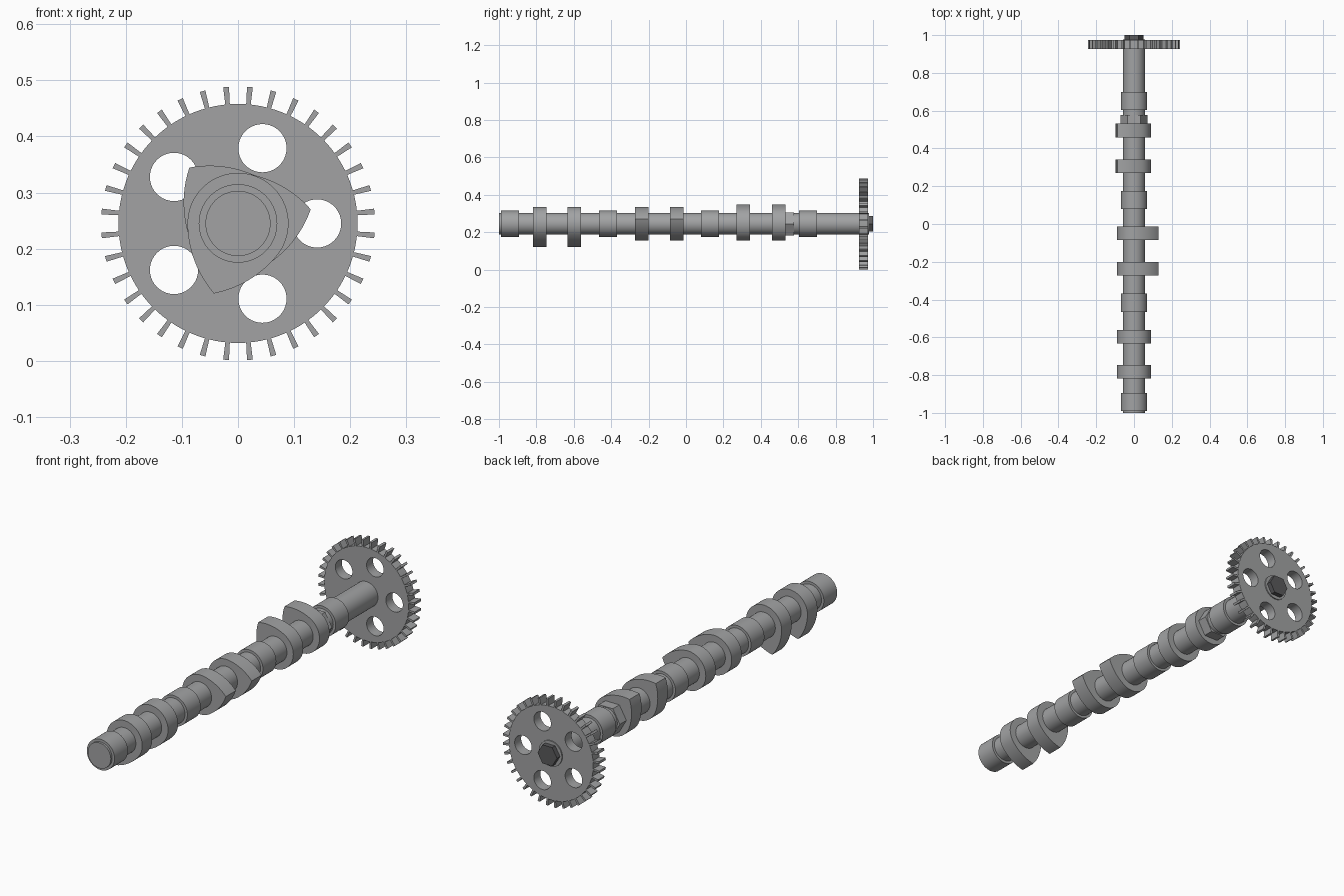
import bpy, bmesh
from math import sin, cos, pi, radians, sqrt

if "Cube" in bpy.data.objects:
    bpy.data.objects.remove(bpy.data.objects["Cube"])

AXIS_Z = 0.245  # height of the shaft axis


def material(name, rgb):
    m = bpy.data.materials.new(name)
    m.diffuse_color = (*rgb, 1)
    m.use_nodes = True
    m.node_tree.nodes["Principled BSDF"].inputs["Base Color"].default_value = m.diffuse_color
    return m


STEEL = material("steel grey", (0.36, 0.365, 0.37))
DARK = material("dark steel", (0.10, 0.10, 0.105))


def circle(r, n=64, cx=0.0, cz=0.0):
    return [(cx + r * cos(2 * pi * i / n), cz + r * sin(2 * pi * i / n)) for i in range(n)]


def extrude(name, loops, y0, y1, mat):
    """Extrude an x-z outline (first loop) with holes (other loops) along y."""
    cu = bpy.data.curves.new(name, 'CURVE')
    cu.dimensions, cu.fill_mode = '2D', 'BOTH'
    cu.extrude = (y1 - y0) / 2
    for pts in loops:
        s = cu.splines.new('POLY')
        s.points.add(len(pts) - 1)
        for p, (x, z) in zip(s.points, pts):
            p.co = (x, z, 0, 1)
        s.use_cyclic_u = True
    ob = bpy.data.objects.new(name, cu)
    bpy.context.collection.objects.link(ob)
    ob.location = (0, (y0 + y1) / 2, AXIS_Z)
    ob.rotation_euler = (pi / 2, 0, 0)
    bpy.ops.object.select_all(action='DESELECT')
    ob.select_set(True)
    bpy.context.view_layer.objects.active = ob
    bpy.ops.object.convert(target='MESH')
    ob = bpy.context.object
    bm = bmesh.new()
    bm.from_mesh(ob.data)
    bmesh.ops.remove_doubles(bm, verts=bm.verts, dist=1e-5)
    bmesh.ops.recalc_face_normals(bm, faces=bm.faces)
    bm.to_mesh(ob.data)
    bm.free()
    ob.data.materials.clear()
    ob.data.materials.append(mat)
    bpy.ops.object.shade_smooth_by_angle(angle=radians(30))
    return ob


def cam_profile(angle, base=0.09, tip=0.132, contact=radians(70)):
    """Base circle with two arcs tangent to it that meet in a sharp nose."""
    d = (tip ** 2 - base ** 2) / (2 * base - 2 * tip * cos(contact))
    big = base + d
    pts = []
    for i in range(72):
        a = 2 * pi * i / 72
        off = min(a, 2 * pi - a)  # angle away from the nose
        r = base
        if off < contact:
            k = d * cos(contact - off)
            r = -k + sqrt(k * k - d * d + big * big)
        pts.append((r * cos(a + angle), r * sin(a + angle)))
    return pts


# Main shaft
extrude("shaft", [circle(0.058)], -1.0, 0.978, STEEL)

# Bearing journals
for i, y in enumerate((-0.942, -0.417, 0.128, 0.652)):
    extrude(f"journal_{i + 1}", [circle(0.07)], y - 0.048, y + 0.048, STEEL)

# Cam lobes: three pairs, 120 degrees apart
pairs = ((251, -0.783, -0.597), (11, -0.237, -0.05), (131, 0.306, 0.495))
for i, (deg, ya, yb) in enumerate(pairs):
    for tag, y in (("a", ya), ("b", yb)):
        extrude(f"cam_lobe_{i + 1}{tag}", [cam_profile(radians(deg))], y - 0.036, y + 0.036, STEEL)

# Hexagonal wrench collar
extrude("hex_collar", [circle(0.071, 6)], 0.53, 0.578, STEEL)

# Timing gear: 36 thin teeth, five round holes
rim = []
for i in range(36):
    c = radians(5 + 10 * i)
    for r, w in ((0.213, -0.004), (0.244, -0.0052), (0.244, 0.0052), (0.213, 0.004)):
        rim.append((r * cos(c) - w * sin(c), r * sin(c) + w * cos(c)))
    for k in (1, 2):  # rounded root between teeth
        a = c + radians(1.1 + k * 7.8 / 3)
        rim.append((0.213 * cos(a), 0.213 * sin(a)))
holes = [circle(0.043, 40, 0.141 * cos(2 * pi * i / 5), 0.141 * sin(2 * pi * i / 5)) for i in range(5)]
extrude("timing_gear", [rim] + holes, 0.926, 0.973, STEEL)

# Bolt head at the gear end
extrude("bolt_head", [circle(0.049, 6)], 0.97, 1.0, DARK)
